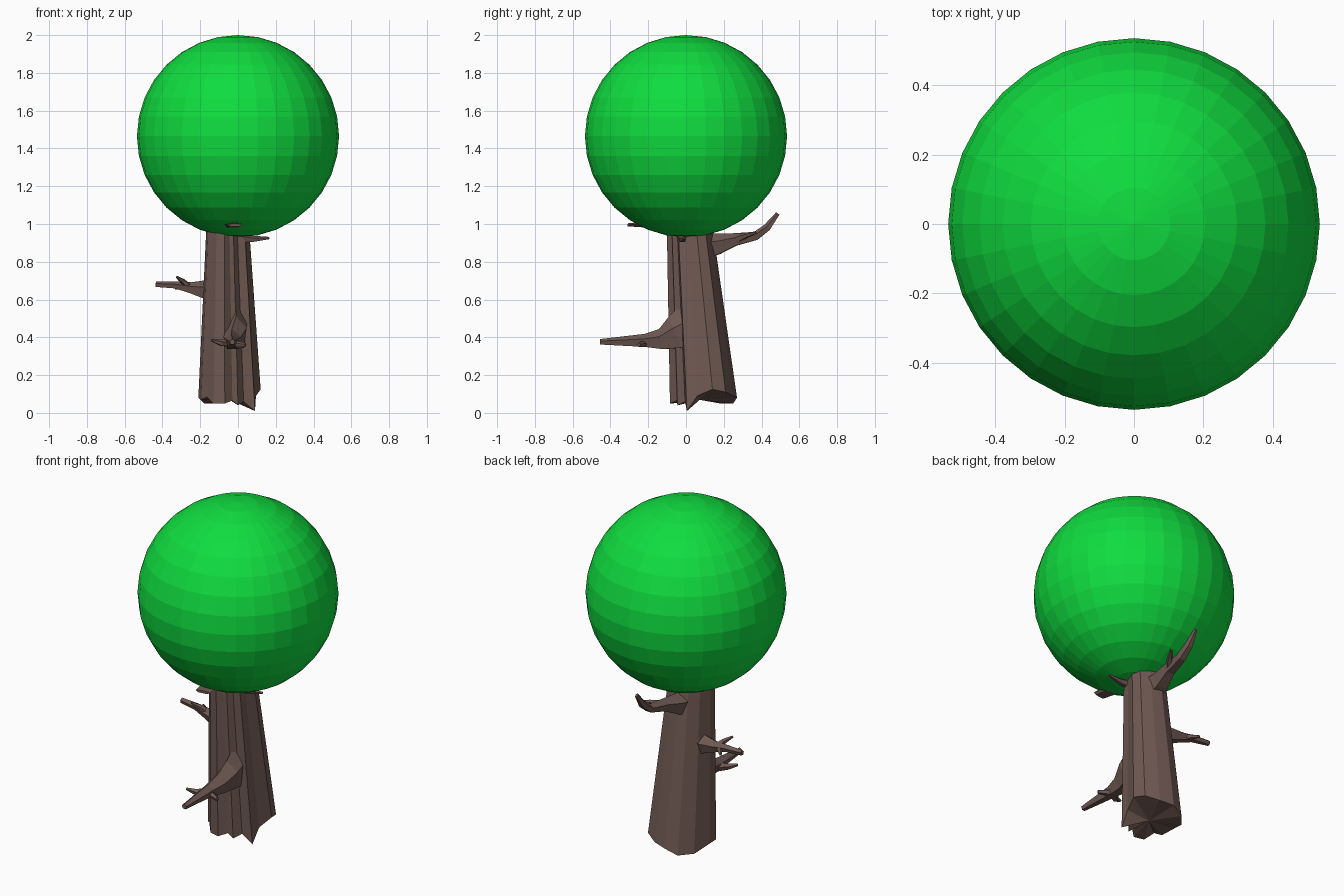
import bpy, bmesh
from mathutils import Vector
from math import sin, cos, tau

if "Cube" in bpy.data.objects:
    bpy.data.objects.remove(bpy.data.objects["Cube"])


def material(name, rgb):
    m = bpy.data.materials.new(name)
    m.diffuse_color = (*rgb, 1)
    m.use_nodes = True
    m.node_tree.nodes["Principled BSDF"].inputs["Base Color"].default_value = m.diffuse_color
    return m


bark = material("bark", (0.16, 0.1, 0.085))
leaf = material("leaf", (0.005, 0.72, 0.05))


def loft(name, rings, mat):
    """Skin a list of equal-length vertex loops and cap both ends."""
    bm = bmesh.new()
    loops = [[bm.verts.new(p) for p in r] for r in rings]
    n = len(loops[0])
    for a, b in zip(loops, loops[1:]):
        for i in range(n):
            j = (i + 1) % n
            bm.faces.new((a[i], a[j], b[j], b[i]))
    for loop in (loops[0], loops[-1]):
        c = bm.verts.new(sum((v.co for v in loop), Vector()) / n)
        for i in range(n):
            bm.faces.new((loop[i], loop[(i + 1) % n], c))
    bmesh.ops.recalc_face_normals(bm, faces=bm.faces[:])
    me = bpy.data.meshes.new(name)
    bm.to_mesh(me)
    bm.free()
    ob = bpy.data.objects.new(name, me)
    bpy.context.collection.objects.link(ob)
    me.materials.append(mat)
    return ob


def branch(name, stations, sides=5):
    """Stations are (x, y, z, half width, half height)."""
    pts = [Vector(s[:3]) for s in stations]
    rings = []
    for i, (p, s) in enumerate(zip(pts, stations)):
        d = (pts[min(i + 1, len(pts) - 1)] - pts[max(i - 1, 0)]).normalized()
        side = d.cross(Vector((0, 0, 1))).normalized()
        up = side.cross(d)
        rings.append([p + side * s[3] * cos(tau * k / sides + tau / 4)
                      + up * s[4] * sin(tau * k / sides + tau / 4) for k in range(sides)])
    return loft(name, rings, bark)


# Crown
bpy.ops.mesh.primitive_uv_sphere_add(segments=32, ring_count=16, radius=0.535, location=(0, 0, 1.465))
crown = bpy.context.object
crown.name = "crown"
crown.data.materials.append(leaf)

# Trunk: jagged broken base, grooved section, tapering and leaning forward
base = [(-.21, .08, .08), (-.195, .0, .07), (-.165, -.03, .085), (-.13, -.07, .05),
        (-.07, -.085, .05), (-.03, -.05, .065), (.0, -.045, .04), (.03, -.005, .06),
        (.09, .005, .01), (.095, .06, .09), (.12, .14, .125), (.10, .21, .11),
        (.03, .25, .09), (-.05, .27, .08), (-.12, .25, .05), (-.18, .18, .05)]


def section(z_top):
    s = 1 - 0.31 * z_top / 0.95
    cx, cy = -.045 - .01 * z_top / .95, .09 - .07 * z_top / .95
    return [(cx + (x + .045) * s, cy + (y - .09) * s, z_top + (z - .07) * 0.5) for x, y, z in base]


loft("trunk", [base, section(0.95), section(1.2)], bark)

# Front branch with twigs
branch("front_branch", [(-.01, .02, .45, .06, .13), (-.005, -.05, .42, .055, .10),
                        (-.03, -.13, .385, .05, .06), (-.035, -.22, .38, .035, .038),
                        (-.03, -.455, .375, .016, .016)])
branch("front_twig_left", [(-.04, -.22, .37, .03, .025), (-.09, -.26, .37, .018, .018), (-.14, -.28, .385, .007, .007)])
branch("front_twig_right", [(-.03, -.22, .365, .025, .02), (.04, -.25, .36, .01, .012)])

# Left branch with twigs
branch("left_branch", [(-.13, .06, .65, .06, .07), (-.18, .07, .65, .05, .052), (-.25, .08, .66, .035, .032),
                       (-.33, .09, .675, .025, .02), (-.435, .10, .68, .014, .016)])
branch("left_twig_up", [(-.26, .08, .665, .025, .02), (-.29, .06, .695, .015, .015), (-.325, .03, .72, .006, .006)])
branch("left_twig_back", [(-.28, .09, .665, .02, .018), (-.33, .15, .66, .007, .007)])

# Back branch with twig
branch("back_branch", [(-.05, .10, .88, .07, .08), (-.045, .17, .89, .055, .06), (-.03, .26, .915, .04, .037),
                       (-.02, .37, .935, .03, .025), (-.02, .43, .98, .024, .022), (-.02, .487, 1.055, .008, .012)])
branch("back_twig", [(-.02, .27, .92, .025, .025), (.02, .32, .94, .015, .014), (.05, .37, .955, .006, .006)])

# Small twigs under the crown
branch("right_twig", [(.02, -.02, .925, .025, .028), (.08, -.02, .92, .018, .018), (.165, -.01, .925, .007, .007)])
branch("upper_front_branch", [(-.05, -.05, 1.03, .05, .05), (-.03, -.2, .995, .05, .018), (-.015, -.305, .995, .045, .009)])
